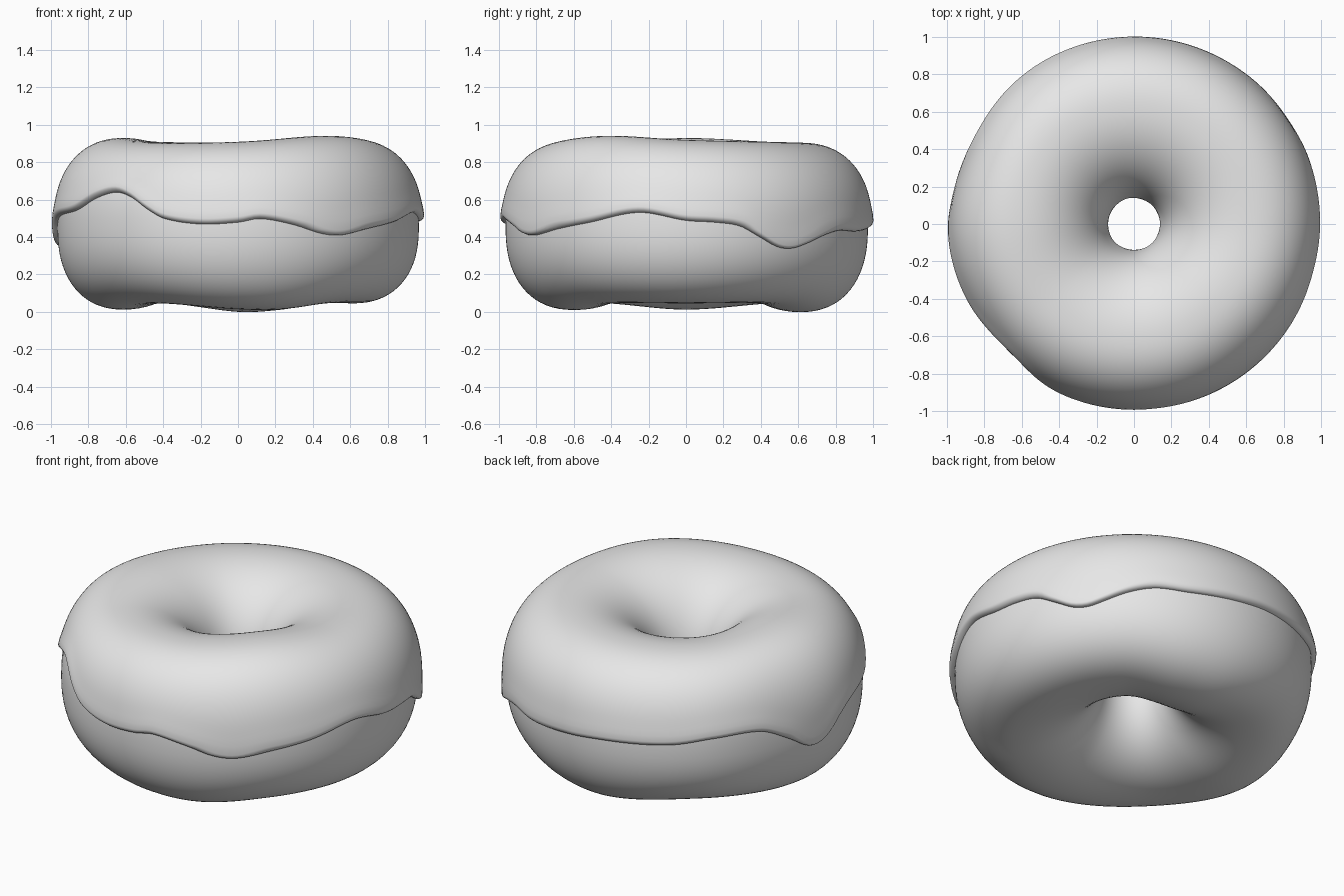
import bpy, bmesh, math

if "Cube" in bpy.data.objects:
    bpy.data.objects.remove(bpy.data.objects["Cube"])

TAU = 2 * math.pi
ZC = 0.45          # height of the widest ring

# Uneven outlines as {angle in degrees: value}
BOTTOM = {0: .045, 45: .045, 72: .007, 90: .0, 128: .045, 180: .012,
          225: .045, 270: .014, 290: .012, 318: .045}
TOP = {0: .92, 45: .91, 90: .905, 135: .91, 180: .93, 225: .905, 270: .91, 318: .942}
RADIUS = {0: .995, 60: 1.0, 100: 1.0, 130: .993, 158: .972, 185: .995,
          215: .982, 250: .99, 300: .995}
DRIP = {0: .49, 9: .48, 17: .46, 24: .40, 30: .35, 35: .34, 40: .36, 49: .41, 57: .435,
        68: .43, 85: .45, 97: .47, 121: .49, 134: .52, 150: .52, 161: .43, 169: .355,
        175: .37, 187: .50, 206: .55, 217: .62, 226: .65, 233: .62, 240: .55, 246: .50,
        258: .47, 270: .48, 277: .50, 287: .47, 297: .42, 304: .41, 314: .44, 328: .48,
        345: .535}
INNER_DRIP = {0: .46, 50: .40, 100: .48, 160: .42, 220: .48, 270: .42, 315: .38}


def wave(table, deg):
    """Smooth periodic curve through the table."""
    ks = sorted(table)
    n = len(ks)
    pt = lambda i: (ks[i % n] + 360 * (i // n), table[ks[i % n]])
    deg %= 360
    i = max(k for k in range(n) if ks[k] <= deg)
    p = [pt(i + o) for o in (-1, 0, 1, 2)]
    h = p[2][0] - p[1][0]
    m1 = (p[2][1] - p[0][1]) / (p[2][0] - p[0][0]) * h
    m2 = (p[3][1] - p[1][1]) / (p[3][0] - p[1][0]) * h
    t = (deg - p[1][0]) / h
    return ((2*t**3 - 3*t*t + 1) * p[1][1] + (t**3 - 2*t*t + t) * m1
            + (3*t*t - 2*t**3) * p[2][1] + (t**3 - t*t) * m2)


def spow(v, e):
    return math.copysign(abs(v) ** e, v)


def section(deg, phi, d):
    """Ring surface point; phi 0 = outside, 90 = top, 180 = hole; d = offset."""
    c, s = math.cos(phi), math.sin(phi)
    e = 2 / 2.3 if c > 0 else 2 / 2.05
    peak = 0.61
    a = (wave(RADIUS, deg) - 0.028 - peak if c > 0 else peak - 0.168) + d
    b = (wave(TOP, deg) - 0.025 - ZC if s > 0 else ZC - wave(BOTTOM, deg)) + d
    r, z = peak + a * spow(c, e), ZC + b * spow(s, e)
    t = math.radians(deg)
    return (r * math.cos(t), r * math.sin(t), z)


def edge_phi(deg, z, n):
    """Angle on the section that lies at height z."""
    b = (wave(TOP, deg) - ZC) if z > ZC else (ZC - wave(BOTTOM, deg))
    return math.asin(spow(max(-.95, min(.95, (z - ZC) / b)), n / 2))


def loft(name, rings, closed):
    """Skin a closed loop of rings into a smooth object."""
    bm = bmesh.new()
    vs = [[bm.verts.new(p) for p in ring] for ring in rings]
    m = len(rings[0])
    for i in range(len(vs)):
        a, b = vs[i], vs[(i + 1) % len(vs)]
        for j in range(m if closed else m - 1):
            k = (j + 1) % m
            bm.faces.new((a[j], b[j], b[k], a[k])).smooth = True
    me = bpy.data.meshes.new(name)
    bm.to_mesh(me)
    bm.free()
    ob = bpy.data.objects.new(name, me)
    bpy.context.collection.objects.link(ob)
    me.materials.append(grey)
    return ob


grey = bpy.data.materials.new("plain_grey")
grey.diffuse_color = (0.8, 0.8, 0.8, 1)
grey.use_nodes = True
grey.node_tree.nodes["Principled BSDF"].inputs["Base Color"].default_value = grey.diffuse_color

STEPS = 216
angles = [360 * i / STEPS for i in range(STEPS)]

# Dough ring
loft("dough", [[section(a, TAU * j / 72, 0) for j in range(72)] for a in angles], True)

# Icing: follows the dough with a thickened, rounded dripping lip
LIP = [math.radians(x) for x in (115, 95, 75, 55, 35, 18)]


def icing_ring(deg):
    start = edge_phi(deg, wave(DRIP, deg), 2.3) + 0.05
    end = math.pi - edge_phi(deg, wave(INNER_DRIP, deg), 2.05) - 0.05
    path = [(start - 0.05 * math.sin(a), 0.030 * math.cos(a)) for a in LIP]
    for j in range(49):
        p = start + (end - start) * j / 48
        near = min(p - start, end - p)
        path.append((p, 0.024 + 0.006 * math.exp(-(near / 0.12) ** 2)))
    path += [(end + 0.05 * math.sin(a), 0.030 * math.cos(a)) for a in reversed(LIP)]
    return [section(deg, p, d) for p, d in path]


loft("icing", [icing_ring(a) for a in angles], False)
